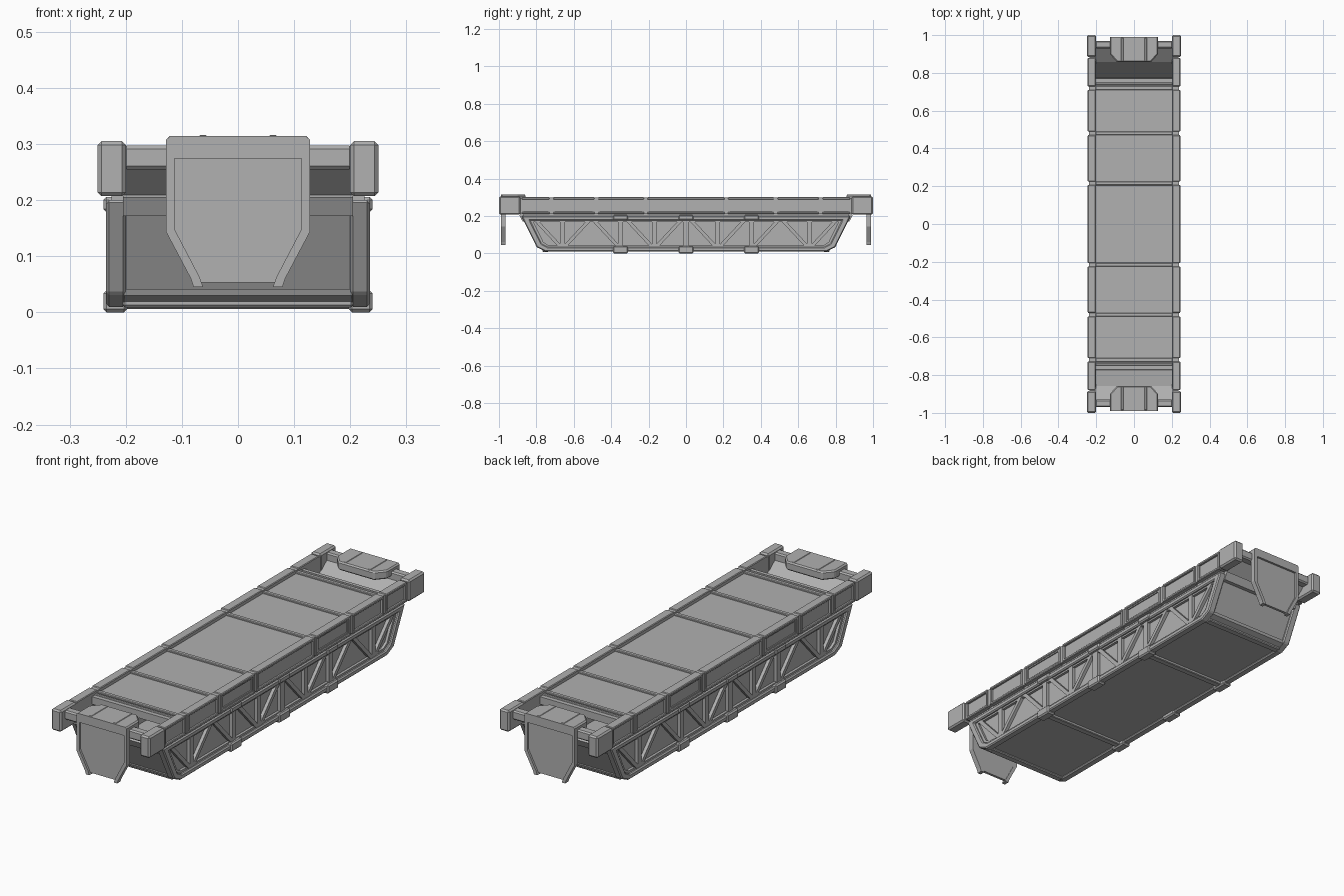
import bpy, bmesh, math

GREY = bpy.data.materials.new("dark_grey")
GREY.diffuse_color = (0.44, 0.44, 0.44, 1)

def prism(name, pts, axis, a, b, mir="XY", bevel=0.0):
    """Extrude a 2D outline along an axis from a to b, mirrored over the listed axes."""
    n = len(pts)
    def place(p, t):
        return {"X": (t, p[0], p[1]), "Y": (p[0], t, p[1]), "Z": (p[0], p[1], t)}[axis]
    verts = [place(p, a) for p in pts] + [place(p, b) for p in pts]
    faces = [list(range(n)), list(range(2 * n - 1, n - 1, -1))]
    faces += [[i, i + n, (i + 1) % n + n, (i + 1) % n] for i in range(n)]
    me = bpy.data.meshes.new(name)
    me.from_pydata(verts, [], faces)
    bm = bmesh.new()
    bm.from_mesh(me)
    bmesh.ops.recalc_face_normals(bm, faces=bm.faces)
    bm.to_mesh(me)
    bm.free()
    me.materials.append(GREY)
    ob = bpy.data.objects.new(name, me)
    bpy.context.collection.objects.link(ob)
    if bevel:
        m = ob.modifiers.new("bevel", "BEVEL")
        m.width, m.segments = bevel, 1
    if mir:
        m = ob.modifiers.new("mirror", "MIRROR")
        m.use_axis = ("X" in mir, "Y" in mir, False)
        m.use_mirror_merge = False
    return ob

def box(name, x0, x1, y0, y1, z0, z1, mir="XY", bevel=0.0):
    return prism(name, [(x0, y0), (x1, y0), (x1, y1), (x0, y1)], "Z", z0, z1, mir, bevel)

def brace(name, y0, z0, y1, z1, w=0.018, x0=0.205, x1=0.227):
    """Straight truss bar in the side plane."""
    d = math.hypot(y1 - y0, z1 - z0)
    ny, nz = -(z1 - z0) / d * w / 2, (y1 - y0) / d * w / 2
    prism(name, [(y0 + ny, z0 + nz), (y1 + ny, z1 + nz), (y1 - ny, z1 - nz), (y0 - ny, z0 - nz)], "X", x0, x1)

def sym(half):
    """Complete an outline given its +x half."""
    return half + [(-x, z) for x, z in reversed(half)]

# Top side rails: core, then a frame of lips and posts per section with narrow gaps between
box("rail_core", 0.203, 0.235, -0.92, 0.92, 0.214, 0.296, "X")
for y0, y1 in ((-0.207, 0.207), (0.224, 0.47), (0.489, 0.71), (0.729, 0.878)):
    mir = "X" if y0 < 0 else "XY"
    for z0, z1 in ((0.288, 0.301), (0.21, 0.223)):
        box("rail_lip", 0.203, 0.245, y0, y1, z0, z1, mir, 0.003)
    box("rail_post", 0.22, 0.243, y1 - 0.01, y1, 0.216, 0.296)
    if y0 > 0:
        box("rail_post", 0.22, 0.243, y0, y0 + 0.01, 0.216, 0.296)
for y in (0.215, 0.48, 0.72):
    box("rail_strap", 0.203, 0.239, y - 0.012, y + 0.012, 0.213, 0.298)
# Extra inner frame on one panel per quarter
for y0, y1 in ((0.234, 0.242), (0.452, 0.46)):
    box("panel_frame_post", 0.23, 0.24, y0, y1, 0.222, 0.289)
for z in (0.223, 0.282):
    box("panel_frame_edge", 0.23, 0.24, 0.234, 0.46, z, z + 0.007)
# End blocks
box("rail_end_block", 0.2, 0.25, 0.885, 1.0, 0.207, 0.305, "XY", 0.007)

# Deck and cross ribs
box("deck", -0.205, 0.205, -0.77, 0.77, 0.25, 0.284, "")
for y in (0.215, 0.48, 0.72):
    box("deck_rib", -0.205, 0.205, y - 0.01, y + 0.01, 0.28, 0.292, "Y", 0.003)
box("deck_end_rib", -0.205, 0.205, 0.735, 0.75, 0.28, 0.289, "Y", 0.003)

# Side truss: back panel, bevelled outer frame, posts and diagonals
prism("side_panel", [(0, 0.02), (0.75, 0.02), (0.79, 0.04), (0.87, 0.195), (0, 0.195)], "X", 0.2, 0.212)
prism("side_frame", [(-0.02, 0.01), (0.75, 0.01), (0.798, 0.033), (0.88, 0.2), (-0.02, 0.2), (-0.02, 0.176),
                     (0.833, 0.176), (0.772, 0.052), (0.738, 0.034), (-0.02, 0.034)], "X", 0.2, 0.235, "XY", 0.005)
# Inner edge of the frame
prism("frame_inner_edge", [(0.70, 0.03), (0.745, 0.03), (0.78, 0.05), (0.842, 0.18), (0.70, 0.18), (0.70, 0.168),
                           (0.815, 0.168), (0.762, 0.06), (0.735, 0.044), (0.70, 0.044)], "X", 0.205, 0.224)
for z in (0.031, 0.168):
    box("frame_inner_strip", 0.205, 0.224, -0.70, 0.70, z, z + 0.012, "X")
box("rail_seat", 0.2, 0.225, -0.87, 0.87, 0.19, 0.216, "X")
for y in (0.17, 0.35, 0.66):
    brace("truss_post", y, 0.025, y, 0.19, 0.026)
    brace("truss_diagonal", y + 0.01, 0.035, y + 0.15, 0.185)
    if y != 0.35:
        brace("truss_diagonal", y - 0.01, 0.035, y - 0.15, 0.185)
box("truss_middle_post", 0.205, 0.227, -0.016, 0.016, 0.025, 0.19, "X")
# Clamps on the frame edges
for y in (0, 0.35):
    for z0, z1 in ((0.178, 0.206), (0.0, 0.04)):
        box("frame_clamp", 0.197, 0.24, y - 0.04, y + 0.04, z0, z1, "XY" if y else "X", 0.006)

# Hull floor, cross members and sloped end plates
box("hull_floor", -0.205, 0.205, -0.755, 0.755, 0.018, 0.028, "")
box("floor_rib", -0.205, 0.205, 0.335, 0.365, 0.006, 0.022, "Y", 0.003)
box("floor_end_beam", -0.205, 0.205, 0.735, 0.768, 0.009, 0.03, "Y", 0.004)
prism("end_slope", [(0.75, 0.02), (0.782, 0.03), (0.868, 0.195), (0.935, 0.256), (0.935, 0.266),
                    (0.858, 0.203), (0.772, 0.037), (0.75, 0.028)], "X", -0.203, 0.203, "Y")
prism("end_lower_beam", [(0.765, 0.018), (0.792, 0.03), (0.797, 0.042), (0.775, 0.042)], "X", -0.203, 0.203, "Y")
prism("end_upper_beam", [(0.855, 0.172), (0.874, 0.172), (0.891, 0.205), (0.878, 0.212), (0.862, 0.2)],
      "X", -0.205, 0.205, "Y")
box("end_cross_beam", -0.205, 0.205, 0.93, 0.97, 0.255, 0.297, "Y", 0.006)

# Coupler hoods with hanging framed plates
prism("coupler_hood", sym([(0.09, 0.857), (0.128, 0.9), (0.128, 0.988)]), "Z", 0.274, 0.314, "Y", 0.006)
box("hood_ridge", 0.055, 0.069, 0.862, 0.984, 0.305, 0.316, "XY", 0.002)
prism("hanging_plate", sym([(0.07, 0.053), (0.12, 0.146), (0.12, 0.3)]), "Y", 0.968, 0.98, "Y")
prism("plate_frame", sym([(0.113, 0.274), (0.113, 0.148), (0.069, 0.064), (0.062, 0.045), (0.079, 0.045),
                          (0.084, 0.06), (0.128, 0.143), (0.128, 0.308), (0.121, 0.314)]),
      "Y", 0.966, 0.99, "Y")
